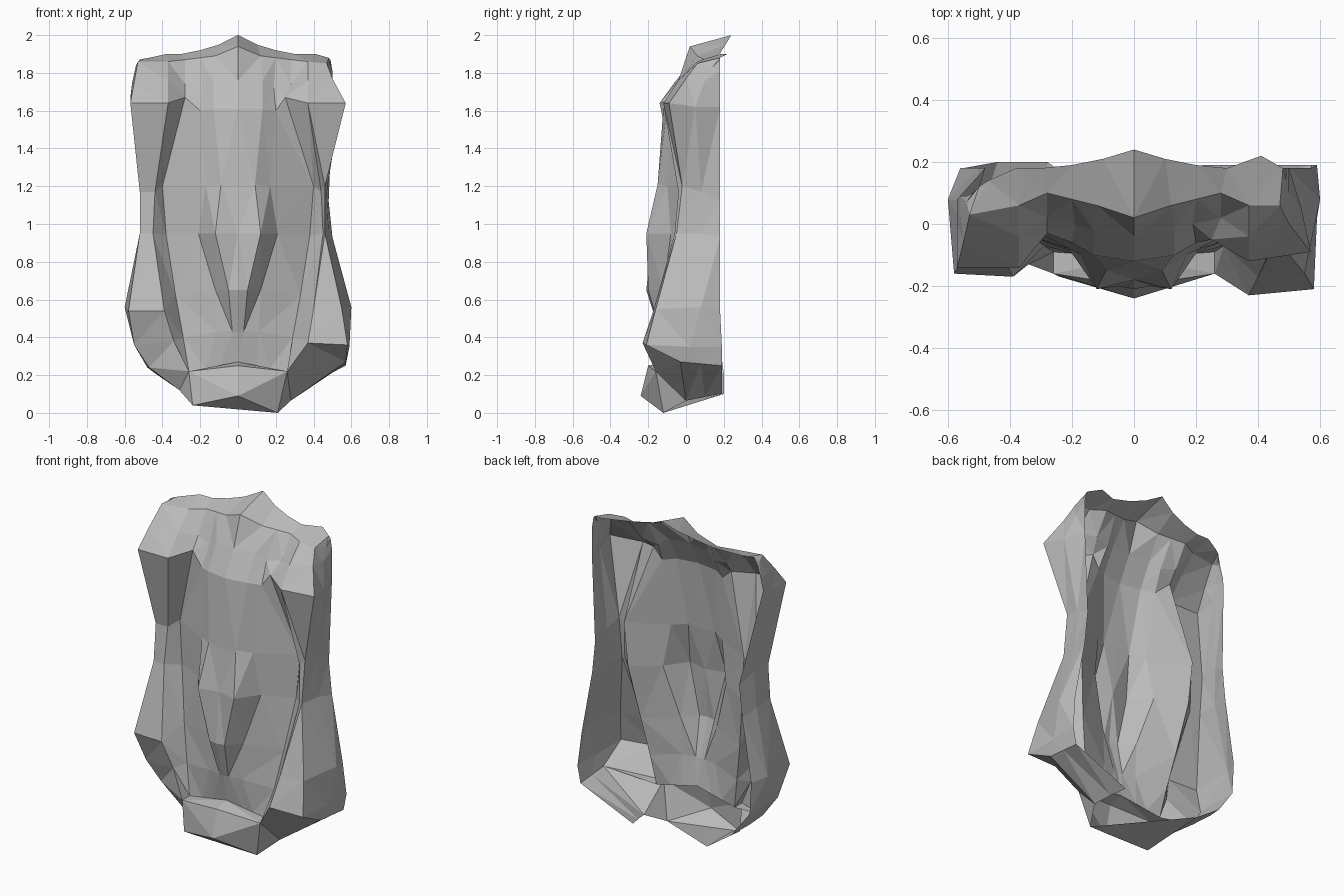
import bpy, bmesh

if "Cube" in bpy.data.objects:
    bpy.data.objects.remove(bpy.data.objects["Cube"], do_unlink=True)

# Plain grey fabric
grey = bpy.data.materials.new("plain_grey")
grey.use_nodes = True
colour = (0.5, 0.5, 0.5, 1)
grey.diffuse_color = colour
grey.node_tree.nodes["Principled BSDF"].inputs["Base Color"].default_value = colour


def mirrored(guides):
    """Copy guide lines to the other side, keeping the order from -x to +x."""
    return [[(-x, y, z) for x, y, z in guide] for guide in reversed(guides)]


def adjusted(guide, changes):
    """Copy a guide line with a few of its points moved."""
    return [changes.get(row, point) for row, point in enumerate(guide)]


def loft(name, guides):
    """Skin a flat-shaded open sheet across guides ordered from -x to +x."""
    bm = bmesh.new()
    columns = [[bm.verts.new(point) for point in guide] for guide in guides]
    for first, second in zip(columns, columns[1:]):
        for row in range(len(first) - 1):
            bm.faces.new((first[row], first[row + 1], second[row + 1], second[row]))
    bmesh.ops.remove_doubles(bm, verts=bm.verts, dist=0.001)
    bmesh.ops.triangulate(bm, faces=bm.faces, quad_method="SHORT_EDGE")
    mesh = bpy.data.meshes.new(name)
    bm.to_mesh(mesh)
    bm.free()
    mesh.materials.append(grey)
    sheet = bpy.data.objects.new(name, mesh)
    bpy.context.collection.objects.link(sheet)


# Guide lines of the central panel, each running from the collar to the hem
centre = [(0, .24, 2), (0, .02, 1.94), (0, -.04, 1.76), (0, -.12, 1.61), (0, -.15, 1.2),
          (0, -.18, .95), (0, -.21, .65), (0, -.14, .43), (0, -.11, .27)]
ridge = [(.1, .21, 1.95), (.12, .06, 1.89), (.13, -.02, 1.76), (.13, -.1, 1.61), (.09, -.15, 1.21),
         (.12, -.21, .95), (.05, -.2, .65), (.03, -.135, .43), (.1, -.102, .251)]
slope = [(.2, .19, 1.92), (.2, .08, 1.88), (.19, 0, 1.72), (.2, -.06, 1.6), (.17, -.1, 1.2),
         (.21, -.08, .95), (.12, -.12, .65), (.11, -.12, .43), (.17, -.097, .237)]
groove = [(.3, .18, 1.9), (.28, .1, 1.87), (.28, .02, 1.74), (.28, -.03, 1.67), (.4, .02, 1.2),
          (.38, .01, .94), (.33, -.04, .62), (.29, -.07, .4), (.26, -.09, .22)]
left_groove = adjusted(groove, {3: (.25, -.05, 1.67)})

# Guide lines of the side folds, which wrap around to the open back
fold_inner = [(.41, .22, 1.9), (.37, .06, 1.86), (.37, -.04, 1.76), (.37, -.12, 1.64), (.44, -.04, 1.17),
              (.45, -.06, .95), (.4, -.17, .55), (.37, -.23, .37), (.26, -.16, .22)]
fold_outer = [(.48, .18, 1.88), (.47, .06, 1.85), (.5, 0, 1.77), (.57, -.09, 1.64), (.46, -.02, 1.2),
              (.46, -.05, .95), (.55, -.16, .55), (.58, -.21, .36), (.57, -.03, .27)]
fold_side = [(.485, .18, 1.875), (.49, .14, 1.83), (.5, .1, 1.76), (.54, .05, 1.62), (.47, .08, 1.17),
             (.48, .07, .95), (.6, .08, .56), (.59, .02, .35), (.57, .08, .26)]
fold_back = [(.49, .18, 1.87), (.5, .18, 1.81), (.5, .18, 1.74), (.5, .18, 1.62), (.48, .18, 1.12),
             (.5, .18, .93), (.57, .18, .55), (.59, .19, .35), (.57, .19, .25)]

left_panel = [ridge, slope, left_groove]
right_panel = [ridge, slope, groove]
loft("central_panel", mirrored(right_panel) + [centre] + left_panel)

left_fold = [fold_inner, fold_outer, fold_side, fold_back]
loft("left_side_fold", [left_groove] + left_fold)

# The right fold has a fuller shoulder, and a ledge above its tucked-in foot
right_inner = adjusted(fold_inner, {0: (.38, .18, 1.9), 3: (.37, -.14, 1.64), 6: (.39, -.17, .54),
                                    7: (.34, -.13, .38)})
right_outer = adjusted(fold_outer, {0: (.47, .14, 1.88), 1: (.53, .03, 1.86), 2: (.55, -.06, 1.75),
                                    3: (.57, -.14, 1.64), 4: (.52, -.04, 1.17), 5: (.52, -.06, .95),
                                    6: (.58, -.16, .54), 7: (.55, -.09, .36), 8: (.47, -.06, .24)})
right_side = adjusted(fold_side, {0: (.5, .12, 1.875), 1: (.54, .07, 1.84), 2: (.56, .03, 1.75),
                                  3: (.57, 0, 1.65), 4: (.51, .08, 1.17), 5: (.52, .07, .95),
                                  7: (.55, .05, .36), 8: (.48, .08, .24)})
right_back = adjusted(fold_back, {0: (.52, .1, 1.87), 1: (.54, .09, 1.82), 2: (.56, .09, 1.75),
                                  3: (.57, .08, 1.67), 6: (.56, .18, .55), 7: (.55, .18, .36),
                                  8: (.44, .2, .21)})
right_fold = [right_inner, right_outer, right_side, right_back]
loft("right_side_fold", mirrored([groove] + right_fold))


def hem(fold, edge):
    """Join the foot of a fold to the bottom edge of the hem."""
    feet = [guide[-1] for guide in fold]
    shelf = [groove[-1]] + feet[1:]
    return [list(points) for points in zip(shelf, feet, edge)]


# Turned-out hem: a shelf, a drooping front and sides tucked under the feet
hem_centre = [centre[-1], (0, -.2, .25), (0, -.24, .09)]
left_hem = hem(left_fold, [(.21, -.12, 0), (.28, 0, .065), (.25, .1, .085), (.22, .19, .1)])
right_hem = mirrored(hem(right_fold, [(.24, -.17, .04), (.31, -.07, .12), (.3, .08, .12), (.28, .2, .1)]))
loft("bottom_hem", right_hem + [hem_centre] + left_hem)

# Slanting underside that closes the front of the hem
right_corner, right_rear = right_hem[-1][-1], right_hem[0][-1]
loft("hem_underside", [[right_corner, right_rear], [hem_centre[-1], left_hem[0][-1]]])
